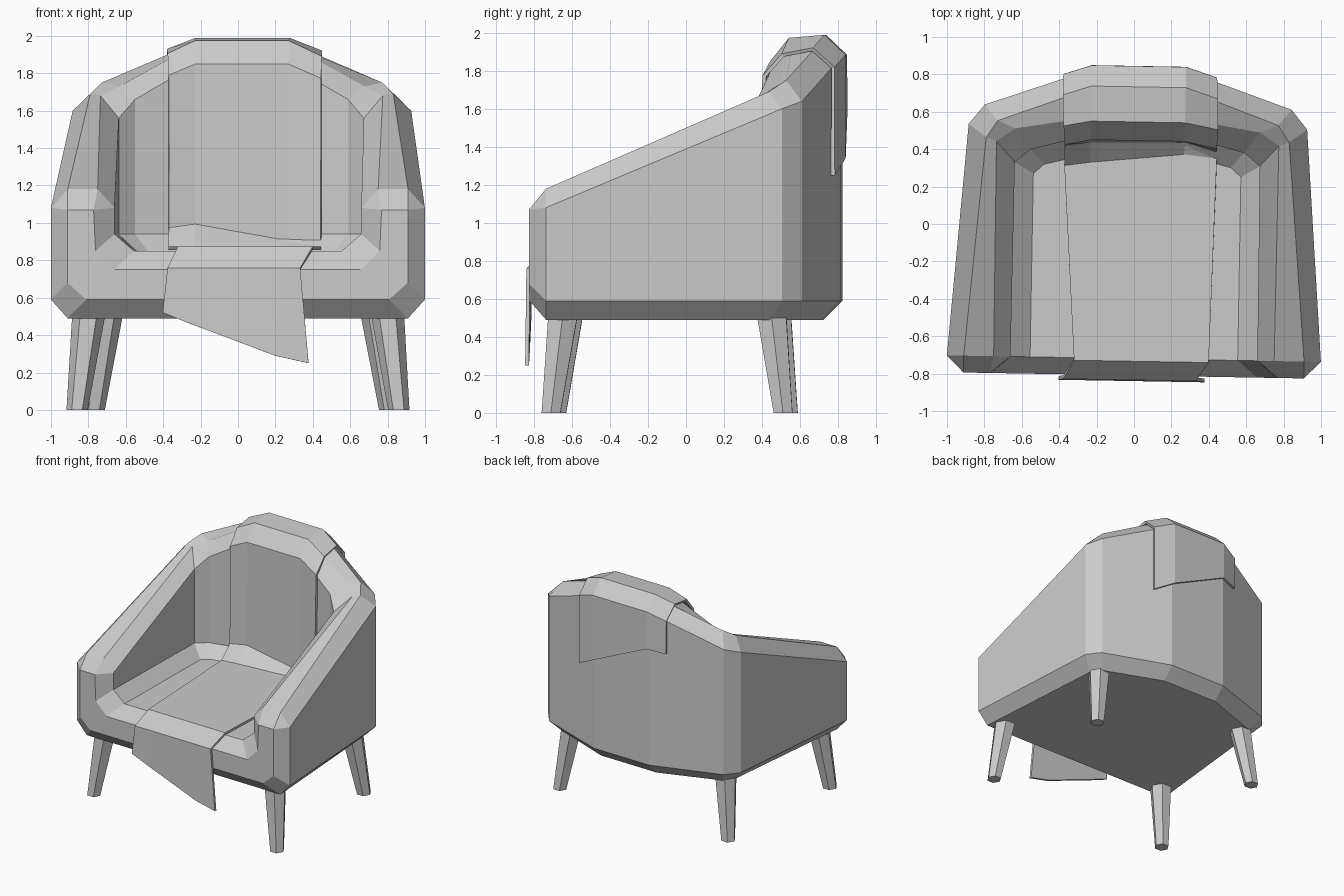
import bpy, bmesh, math
from mathutils import Vector

cube = bpy.data.objects.get("Cube")
if cube:
    bpy.data.objects.remove(cube, do_unlink=True)

grey = bpy.data.materials.new("plain_grey")
grey.use_nodes = True
COLOUR = (0.6, 0.6, 0.6, 1)
grey.diffuse_color = COLOUR
grey.node_tree.nodes["Principled BSDF"].inputs["Base Color"].default_value = COLOUR

TURN = math.radians(-1)  # the chair stands very slightly turned
SHIFT = 0.012


def finish(name, bm):
    """Turn a bmesh into a flat shaded object."""
    bmesh.ops.recalc_face_normals(bm, faces=bm.faces)
    mesh = bpy.data.meshes.new(name)
    bm.to_mesh(mesh)
    bm.free()
    mesh.materials.append(grey)
    obj = bpy.data.objects.new(name, mesh)
    bpy.context.collection.objects.link(obj)
    obj.rotation_euler.z = TURN
    obj.location.x = SHIFT
    return obj


# Plan outlines of one half: arm front, arm back, back corner, back middle
OUTER = [(1.0, -.72), (.905, .52), (.82, .625), (.26, .82)]
RIDGE = [(.91, -.72), (.81, .45), (.75, .54), (.26, .72)]
RIM = [(.75, -.72), (.755, .43), (.655, .5), (.26, .565)]
INNER = [(.66, -.72), (.655, .32), (.57, .39), (.26, .47)]
SEAT = [(.555, -.72), (.555, .26), (.5, .31), (.26, .37)]

# Each lengthwise edge: outline and its heights, from underside over the rim to seat
EDGES = [
    (RIDGE, [.49] * 4),
    (OUTER, [.59] * 4),
    (OUTER, [1.08, 1.60, 1.64, 1.87]),
    (RIDGE, [1.18, 1.69, 1.75, 1.96]),
    (RIM, [1.18, 1.68, 1.73, 1.95]),
    (INNER, [1.08, 1.56, 1.66, 1.84]),
    (INNER, [.94] * 4),
    (SEAT, [.85] * 4),
]
# Front panel corners (x, z) and which of them each lengthwise edge meets
PANEL = [(.81, .59), (.91, .68), (.91, 1.07), (.77, 1.07), (.76, .85), (.66, .75)]
MEETS = [0, 1, 2, 2, 3, 3, 4, 5]


def build_body():
    bm = bmesh.new()

    def face(*verts):
        bm.faces.new(list(dict.fromkeys(verts)))

    def station(i, side):
        return [bm.verts.new((side * o[i][0], o[i][1], h[i])) for o, h in EDGES]

    stations = [station(i, 1) for i in range(4)] + [station(i, -1) for i in reversed(range(4))]
    # Shell swept around the arms and back
    for a, b in zip(stations, stations[1:]):
        for k in range(len(EDGES) - 1):
            face(a[k], a[k + 1], b[k + 1], b[k])
    # Underside and seat
    face(*[s[0] for s in stations])
    face(*[s[-1] for s in stations])
    # Front panel with its chamfers
    panels = [[bm.verts.new((side * x, -.81, z)) for x, z in PANEL] for side in (1, -1)]
    for ring, panel in zip((stations[0], stations[-1]), panels):
        for k in range(len(EDGES) - 1):
            face(ring[k], ring[k + 1], panel[MEETS[k + 1]], panel[MEETS[k]])
    for k in (0, -1):
        face(stations[0][k], stations[-1][k], panels[1][k], panels[0][k])
    face(*panels[0], *reversed(panels[1]))
    return finish("armchair_body", bm)


def build_leg(name, top, bottom):
    """Tapered six sided leg."""
    bm = bmesh.new()
    rings = []
    for (x, y), z, radius in ((top, .5, .088), (bottom, 0, .057)):
        centre = Vector((x, y, z))
        rings.append([bm.verts.new(centre + Vector((math.cos(a), math.sin(a), 0)) * radius)
                      for a in (math.tau * i / 6 for i in range(6))])
        bm.faces.new(rings[-1])
    for i in range(6):
        j = (i + 1) % 6
        bm.faces.new((rings[0][i], rings[0][j], rings[1][j], rings[1][i]))
    finish(name, bm)


def build_throw():
    """Thin blanket draped over the back, the seat and the front."""
    bm = bmesh.new()

    def row(left, right, y, z, fall_y=0, fall_z=0, inner=.25):
        """y and z are one value, or one value for each of the four columns."""
        verts = []
        for i, x in enumerate((left, -.25, inner, right)):
            beyond = max(0, abs(x) - .26)
            yy = y[i] if isinstance(y, list) else y - fall_y * beyond
            zz = z[i] if isinstance(z, list) else z - fall_z * beyond
            verts.append(bm.verts.new((x, yy, zz)))
        return verts

    rows = [
        row(-.40, .415, .835, [1.55, 1.57, 1.34, 1.25], .35),
        row(-.40, .415, .835, 1.88, .35, .41),
        row(-.40, .42, .73, 1.98, .35, .42),
        row(-.395, .425, .55, 1.965, .2, .5),
        row(-.39, .425, .455, 1.845, .22, .45),
        row(-.39, .425, [.42, .44, .45, .40], [.97, .99, .9, .9]),
        row(-.39, .425, [.31, .33, .38, .36], .865),
        row(-.32, .40, -.73, .865),
        row(-.375, .335, -.825, .755),
        row(-.40, .38, -.83, [.52, .46, .29, .25], inner=.2),
    ]
    for a, b in zip(rows, rows[1:]):
        for i in range(3):
            bm.faces.new((a[i], a[i + 1], b[i + 1], b[i]))
    obj = finish("throw_blanket", bm)
    solid = obj.modifiers.new("thickness", "SOLIDIFY")
    solid.thickness = .02
    solid.offset = 0


build_body()
for label, side in (("left", 1), ("right", -1)):
    build_leg("front_leg_" + label, (side * .8, -.635), (side * .86, -.695))
    build_leg("back_leg_" + label, (side * .725, .465), (side * .79, .525))
build_throw()
